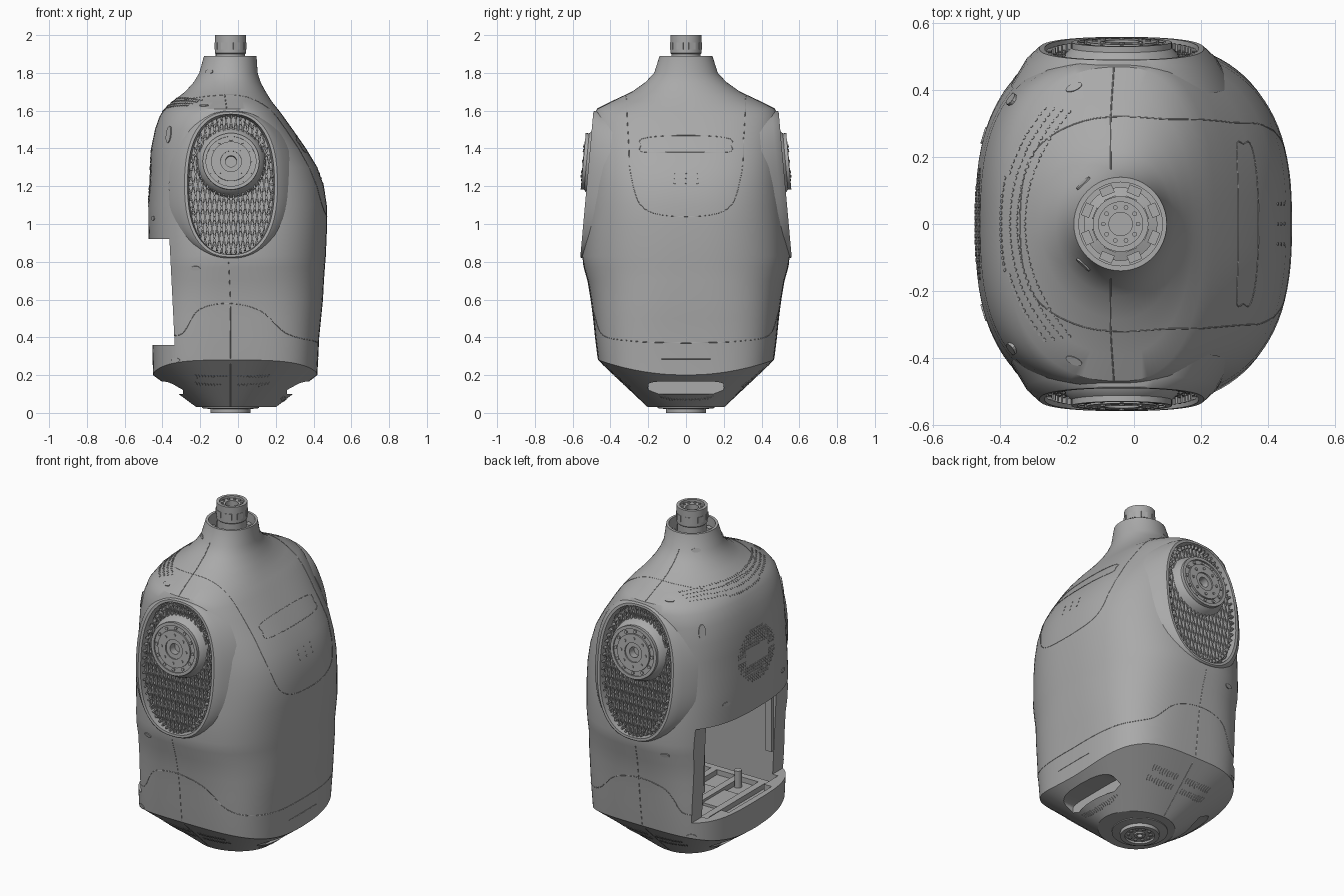
import bpy, math
from math import sin, cos, pi
from mathutils import Vector, Matrix
from mathutils.bvhtree import BVHTree

if "Cube" in bpy.data.objects:
    bpy.data.objects.remove(bpy.data.objects["Cube"])

grey = bpy.data.materials.new("shell grey")
grey.use_nodes = True
grey.diffuse_color = (0.4, 0.4, 0.4, 1)
grey.node_tree.nodes["Principled BSDF"].inputs["Base Color"].default_value = grey.diffuse_color

AXIS = -0.04   # x of the neck, shoulder and waist axes
ID = Matrix.Identity(4)


# ---------- helpers ----------
def make(name, verts, faces, mirror=False, smooth=True):
    mesh = bpy.data.meshes.new(name)
    mesh.from_pydata([tuple(v) for v in verts], [], faces)
    ob = bpy.data.objects.new(name, mesh)
    bpy.context.collection.objects.link(ob)
    mesh.materials.append(grey)
    bpy.ops.object.select_all(action="DESELECT")
    ob.select_set(True)
    bpy.context.view_layer.objects.active = ob
    bpy.ops.object.mode_set(mode="EDIT")
    bpy.ops.mesh.select_all(action="SELECT")
    bpy.ops.mesh.normals_make_consistent(inside=False)
    bpy.ops.object.mode_set(mode="OBJECT")
    if smooth:
        bpy.ops.object.shade_smooth_by_angle(angle=math.radians(30))
    if mirror:
        ob.modifiers.new("Mirror", "MIRROR").use_axis = (False, True, False)
    return ob


def loft(rings):
    """Skin a list of equal rings and cap both ends."""
    n, last = len(rings[0]), len(rings) - 1
    verts = [v for ring in rings for v in ring]
    faces = [(r * n + i, r * n + (i + 1) % n, (r + 1) * n + (i + 1) % n, (r + 1) * n + i)
             for r in range(last) for i in range(n)]
    return verts, faces + [tuple(range(n))[::-1], tuple(range(last * n, last * n + n))]


def merge(parts):
    verts, faces = [], []
    for v, f in parts:
        faces += [tuple(i + len(verts) for i in face) for face in f]
        verts += v
    return verts, faces


def oval(a, b, w, frame=ID, n=2.0, count=64, centre=(0, 0)):
    ring = []
    for i in range(count):
        t = 2 * pi * i / count
        u = math.copysign(abs(cos(t)) ** (2 / n), cos(t)) * a
        v = math.copysign(abs(sin(t)) ** (2 / n), sin(t)) * b
        ring.append(frame @ Vector((u + centre[0], v + centre[1], w)))
    return ring


def lathe(profile, frame=ID, count=48, centre=(0, 0)):
    return loft([oval(r, r, w, frame, 2, count, centre) for r, w in profile])


def box(x0, x1, y0, y1, z0, z1, frame=ID):
    return loft([[frame @ Vector(p) for p in ((x0, y0, z), (x1, y0, z), (x1, y1, z), (x0, y1, z))]
                 for z in (z0, z1)])


def bar(p, q, width, height, frame=ID):
    """Straight slat from p to q in the local plane of frame."""
    d = Vector(q) - Vector(p)
    turn = Matrix.Translation(p) @ Matrix.Rotation(math.atan2(d.y, d.x), 4, "Z")
    return box(0, d.length, -width / 2, width / 2, 0, height, frame @ turn)


# ---------- torso shell ----------
# z, back x, chest x, half width, squareness, rise of the ring at the sides
ROWS = [(0.03, -.22, .2, .2, 2, 0), (.2, -.45, .42, .465, 3.5, .08), (.4, -.455, .43, .48, 3.4, 0),
        (.5, -.46, .44, .49, 3.2, 0), (.6, -.46, .45, .503, 3, 0), (.7, -.465, .455, .52, 2.8, 0),
        (.77, -.47, .46, .54, 2.7, 0), (.83, -.47, .465, .55, 2.65, 0), (1, -.475, .472, .538, 2.65, 0),
        (1.1, -.475, .47, .53, 2.65, 0), (1.2, -.47, .455, .522, 2.65, 0), (1.3, -.465, .42, .513, 2.7, 0),
        (1.4, -.46, .36, .505, 2.7, 0), (1.5, -.44, .29, .498, 2.7, 0), (1.57, -.415, .24, .49, 2.6, 0),
        (1.61, -.39, .21, .47, 2.4, 0), (1.65, -.345, .178, .39, 2.2, 0), (1.7, -.28, .147, .285, 2, 0),
        (1.75, -.235, .12, .215, 2, 0), (1.8, -.205, .104, .168, 2, 0), (1.89, -.18, .098, .14, 2, 0)]
SEG = 96
rings = []
for z, back, chest, half, n, rise in ROWS:
    ring = oval(1, half, z, ID, n, SEG)
    for p in ring:
        p.z += rise * (p.y / half) ** 2
        p.x = AXIS + p.x * (chest - AXIS if p.x > 0 else AXIS - back)
    rings.append(ring)
shell = loft(rings)
torso = make("torso_shell", *shell)
skin = BVHTree.FromPolygons(*shell)

# Local frame of the tilted right shoulder opening; the left one is mirrored
tilt = Vector((0, .09, 1)).normalized()
SHOULDER = Matrix(((1, 0, 0, AXIS + .003), (0, tilt.y, -tilt.z, -.525),
                   (0, tilt.z, tilt.y, 1.21), (0, 0, 0, 1)))
FLIP = Matrix.Diagonal((1, -1, 1, 1))
SIDEWAYS = Matrix(((0, 0, 1, 0), (1, 0, 0, 0), (0, 1, 0, 0), (0, 0, 0, 1)))
SLOPE = Matrix.Translation((-.335, 0, .36)) @ Matrix.Shear("XY", 4, (-.05, 0))
SQUARE = 2.4   # squareness of the shoulder openings


def pocket(frame):
    return loft([oval(.23, .373, w, frame, SQUARE) for w in (-.07, .3)])


def slot(x0, x1):
    return loft([oval(.2, .034, x, SIDEWAYS, 5, 48, (0, .133)) for x in (x0, x1)])


cuts = [box(-1, 0, -1, 1, 0, .56, SLOPE), box(-.37, .28, -.33, .33, .3, .9),
        box(-.42, -.2, -.2, .2, .31, .5), lathe([(.125, 1.78), (.125, 2.1)], centre=(AXIS, 0)),
        pocket(SHOULDER), pocket(FLIP @ SHOULDER), slot(.26, .7), slot(-.7, -.29)]
for part in cuts:
    cutter = make("cutter", *part, smooth=False)
    cutter.hide_render = True
    mod = torso.modifiers.new("Cut", "BOOLEAN")
    mod.object, mod.solver = cutter, "EXACT"
    bpy.context.view_layer.objects.active = torso
    bpy.ops.object.modifier_apply(modifier=mod.name)
    bpy.data.objects.remove(cutter)
bpy.context.view_layer.objects.active = torso
torso.select_set(True)
bpy.ops.object.shade_smooth_by_angle(angle=math.radians(30))

# ---------- shoulders ----------
rim = [(.33, .4, -.11), (.285, .396, -.035), (.251, .39, -.004), (.246, .386, 0), (.23, .373, 0),
       (.222, .366, -.06)]
make("shoulder_rim", *loft([oval(a, b, w, SHOULDER, SQUARE) for a, b, w in rim]), mirror=True)

slats = []
for lean in (-.22, .22):
    for k in range(-13, 14):
        inside = [Vector((k * .025 + lean * t * .01, t * .01, -.045)) for t in range(-37, 38)
                  if abs((k * .025 + lean * t * .01) / .222) ** SQUARE + abs(t * .01 / .367) ** SQUARE < 1]
        if len(inside) > 3:
            slats.append(bar(inside[0], inside[-1], .006, .02, SHOULDER))
make("shoulder_grille", *merge(slats), mirror=True, smooth=False)

teeth = []
for i in range(56):
    t = 2 * pi * i / 56
    outer = Vector((cos(t) * .226, sin(t) * .37, -.03))
    teeth.append(bar(outer, (outer.x * .93, outer.y * .95, -.03), .008, .022, SHOULDER))
make("rim_teeth", *merge(teeth), mirror=True, smooth=False)

HUB = SHOULDER @ Matrix.Translation((0, .12, 0))
hub = [(.185, -.06), (.168, -.005), (.15, .012), (.15, .03), (.132, .03), (.132, .022), (.105, .022),
       (.105, .032), (.055, .032), (.055, .024), (.03, .024), (.03, -.02)]
make("shoulder_hub", *lathe(hub, HUB), mirror=True)


def bolt_ring(name, radius, size, low, high, frame, count, mirror=False):
    spots = [(radius * cos(2 * pi * i / count), radius * sin(2 * pi * i / count)) for i in range(count)]
    make(name, *merge([lathe([(size, low), (size, high)], frame, 10, s) for s in spots]), mirror=mirror)


bolt_ring("hub_bolts", .118, .009, .015, .029, HUB, 12, True)
bolt_ring("hub_inner_bolts", .08, .008, .03, .037, HUB, 8, True)

# ---------- neck ----------
NECK = Matrix.Translation((AXIS, 0, 0))
post = [(.11, 1.78), (.11, 1.8), (.078, 1.81), (.078, 1.9), (.083, 1.905), (.083, 2), (.066, 2),
        (.066, 1.985), (.035, 1.985), (.035, 1.95)]
make("neck_post", *lathe(post, NECK))
bolt_ring("neck_bolts", .052, .007, 1.98, 1.992, NECK, 10)
tabs = []
for i in range(8):
    turn = NECK @ Matrix.Rotation(pi * (i + .5) / 4, 4, "Z")
    tabs += [box(.07, .085, -.018, .018, 1.925, 1.96, turn), box(.095, .12, -.02, .02, 1.79, 1.84, turn)]
make("neck_tabs", *merge(tabs), smooth=False)

# ---------- waist flange ----------
make("waist_flange", *lathe([(.15, .05), (.15, .025), (.105, .02), (.105, 0), (.08, 0), (.08, .012),
                             (.03, .012), (.03, .003), (.015, .003), (.015, .02)], NECK))
bolt_ring("waist_bolts", .06, .009, .004, .02, NECK, 10)

# ---------- battery bay ----------
bay = [box(-.34, .27, s * .28 - .02, s * .28 + .02, .29, .33) for s in (-1, 1)]
bay += [box(x, x + .04, -.28, .28, .29, .33) for x in (-.33, -.18, -.02, .14)]
bay += [box(-.34, -.3, s * .33 - .02, s * .33 + .02, .5, .86) for s in (-1, 1)]
bay += [box(-.28, .1, -.1, .1, .29, .315)]
bay += [lathe([(.02, .29), (.02, .4)], centre=(-.2, s * .2)) for s in (-1, 1)]
make("battery_bay_frame", *merge(bay), smooth=False)


# ---------- surface details ----------
def on_skin(p):
    place, normal, _, _ = skin.find_nearest(Vector(p))
    return place, normal


def studs(name, points, a, b, height=.0025, count=8):
    """Thin oval pads lying on the shell."""
    parts = []
    for p in points:
        place, normal = on_skin(p)
        frame = Matrix.Translation(place) @ normal.to_track_quat("Z", "Y").to_matrix().to_4x4()
        parts.append(loft([oval(a, b, -.003, frame, 2, count), oval(a, b, height, frame, 2, count)]))
    make(name, *merge(parts))


def seam(name, points, closed=False):
    """Fine bead that follows the shell through the given points."""
    pts, n, path = [Vector(p) for p in points], len(points), []
    for i in range(n if closed else n - 1):
        if closed:
            a, b, c, d = (pts[(i + k) % n] for k in (-1, 0, 1, 2))
        else:
            a, b, c, d = (pts[min(max(i + k, 0), n - 1)] for k in (-1, 0, 1, 2))
        for s in range(8):
            t = s / 8
            path.append(b + (c - a) * t / 2 + (a * 2 - b * 5 + c * 4 - d) * t * t / 2
                        + (b * 3 - a - c * 3 + d) * t ** 3 / 2)
    if not closed:
        path.append(pts[-1])
    curve = bpy.data.curves.new(name, "CURVE")
    curve.dimensions, curve.bevel_depth, curve.bevel_resolution = "3D", .002, 0
    line = curve.splines.new("POLY")
    line.points.add(len(path) - 1)
    for point, p in zip(line.points, path):
        point.co = (*on_skin(p)[0], 1)
    line.use_cyclic_u = closed
    curve.materials.append(grey)
    bpy.context.collection.objects.link(bpy.data.objects.new(name, curve))


half = [(-.3, .2, 1.64), (-.15, .3, 1.66), (.1, .31, 1.64), (.3, .31, 1.46), (.43, .3, 1.25), (.46, .22, 1.08)]
seam("chest_panel_seam", [(-.33, 0, 1.64)] + half + [(.47, 0, 1.04)]
     + [(x, -y, z) for x, y, z in reversed(half)], True)
seam("chest_bar_seam", [(.31, -.2, 1.46), (.31, .2, 1.46), (.33, .24, 1.42), (.36, .2, 1.38),
                        (.36, -.2, 1.38), (.33, -.24, 1.42)], True)
seam("chest_slot_seam", [(.43, -.13, .285), (.43, .13, .285)])
for s, side in ((-1, "right"), (1, "left")):
    seam(side + "_base_seam", [(.43, 0, .37), (.4, s * .28, .38), (.25, s * .42, .42), (.12, s * .48, .54),
                               (-.05, s * .5, .58), (-.2, s * .46, .55), (-.28, s * .44, .43), (-.32, s * .4, .41)])
    seam(side + "_lower_seam", [(-.05, s * .53, .8), (AXIS, s * .5, .55), (AXIS, s * .46, .29), (AXIS, s * .2, .04)])
    seam(side + "_upper_seam", [(-.06, s * .47, 1.61), (-.07, s * .3, 1.69), (-.07, s * .16, 1.81)])

studs("shoulder_vent_holes", [(-.37 + .02 * r + 1.1 * (k * .0165) ** 2, k * .0165, 1.58 + .02 * r)
                              for r in range(4) for k in range(-20, 21)], .006, .006)
studs("back_vent_holes", [(-.47, k * .018, 1.24 + j * .018) for k in range(-9, 10) for j in range(-8, 9)
                          if (k / 9.5) ** 2 + (j / 8.5) ** 2 < 1 and (abs(j) > 2 or abs(k) > 5) and j], .007, .007)
studs("base_vent_slots", [(AXIS + .01 + s * k * .016, side * (.36 - row * .05), .19 - row * .04)
                          for s in (-1, 1) for side in (-1, 1) for k in range(2, 13) for row in range(2)], .005, .018)
studs("chest_base_vent", [(.25, k * .016, .06) for k in range(-9, 10)], .005, .014)
studs("chest_sensor_dots", [(.43, k * .03, 1.24 + j * .03) for k in (-2, 0, 2) for j in (-1, 0, 1)], .005, .005)
studs("fixing_covers", [(x, s * y, z) for s in (-1, 1) for x, y, z in
                        ((-.18, .41, 1.63), (-.16, .13, 1.81), (-.22, .5, .77), (-.33, .42, .28), (-.4, .25, 1.03))],
      .026, .012, .004, 20)
studs("lift_handle_covers", [(-.35, s * .36, 1.47) for s in (-1, 1)], .02, .045, .006, 24)
